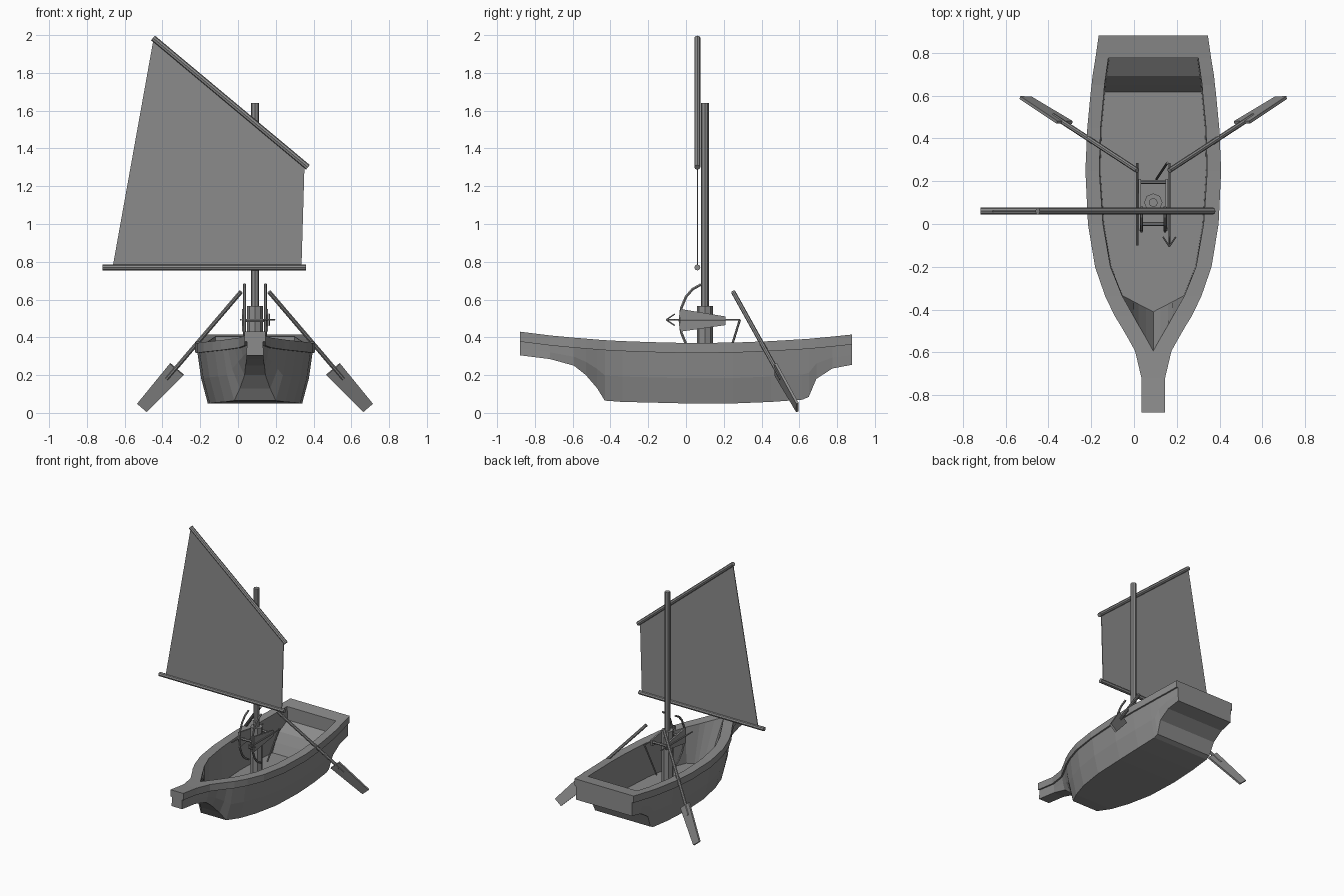
import bpy, bmesh
from mathutils import Vector

cube = bpy.data.objects.get("Cube")
if cube:
    bpy.data.objects.remove(cube)

GREY = (0.26, 0.26, 0.26, 1)
mat = bpy.data.materials.new("plain grey")
mat.use_nodes = True
mat.diffuse_color = GREY
mat.node_tree.nodes["Principled BSDF"].inputs["Base Color"].default_value = GREY

CX = 0.09  # boat centreline


def add_object(name, mesh):
    mesh.materials.clear()
    mesh.materials.append(mat)
    obj = bpy.data.objects.new(name, mesh)
    bpy.context.scene.collection.objects.link(obj)
    return obj


def finish(name, bm):
    bmesh.ops.remove_doubles(bm, verts=bm.verts[:], dist=0.0005)
    bmesh.ops.recalc_face_normals(bm, faces=bm.faces[:])
    mesh = bpy.data.meshes.new(name)
    bm.to_mesh(mesh)
    bm.free()
    return add_object(name, mesh)


def face(bm, points):
    # skip repeated corners so pointed ends close cleanly
    corners = []
    for p in map(Vector, points):
        if all((p - q).length > 0.0005 for q in corners):
            corners.append(p)
    if len(corners) > 2:
        bm.faces.new([bm.verts.new(p) for p in corners])


def rod(name, points, radius, resolution=2):
    curve = bpy.data.curves.new(name, 'CURVE')
    curve.dimensions = '3D'
    curve.bevel_depth = radius
    curve.bevel_resolution = resolution
    curve.use_fill_caps = True
    spline = curve.splines.new('POLY')
    spline.points.add(len(points) - 1)
    for sp, p in zip(spline.points, points):
        sp.co = (*p, 1)
    temp = bpy.data.objects.new(name + "_path", curve)
    mesh = bpy.data.meshes.new_from_object(temp)
    bpy.data.objects.remove(temp)
    for poly in mesh.polygons:
        poly.use_smooth = False
    return add_object(name, mesh)


def plate(name, outline, thickness):
    # flat outline extruded evenly about its own plane
    pts = [Vector(p) for p in outline]
    n = (pts[1] - pts[0]).cross(pts[2] - pts[0]).normalized() * thickness / 2
    bm = bmesh.new()
    face(bm, [p + n for p in pts])
    face(bm, [p - n for p in pts])
    for a, b in zip(pts, pts[1:] + pts[:1]):
        face(bm, [a + n, b + n, b - n, a - n])
    return finish(name, bm)


# Hull stations: y, half beam, rim height, bottom half beam, keel height,
# inner half beam, inner floor height
STATIONS = [
    (-.88, .055, .43, .045, .305, 0, 0),
    (-.72, .055, .41, .045, .285, 0, 0),
    (-.593, .085, .398, .05, .25, 0, .1),
    (-.53, .12, .393, .055, .2, .035, .1),
    (-.47, .155, .388, .08, .13, .07, .1),
    (-.43, .18, .385, .11, .065, .092, .1),
    (-.336, .225, .38, .16, .058, .145, .1),
    (-.2, .272, .375, .205, .055, .2, .1),
    (0, .305, .37, .24, .05, .235, .1),
    (.25, .317, .372, .25, .05, .252, .1),
    (.45, .308, .38, .248, .058, .246, .1),
    (.617, .292, .39, .24, .07, .23, .1),
    (.65, .288, .392, .238, .085, .228, .17),
    (.69, .284, .396, .245, .18, .222, .24),
    (.775, .27, .404, .245, .235, .21, .3),
    (.88, .255, .415, .24, .255, 0, 0),
]


def outer_section(st, s):
    y, hw, zt, hb, zk, hi, zb = st
    skin = hw - .012
    zr = zt - .053
    rows = [(hi, zt), (hw, zt), (hw, zr), (skin, zr),
            (hb + (skin - hb) * .65, (zr + zk) / 2), (hb, zk), (0, zk)]
    return [(CX + s * x, y, z) for x, z in rows]


def inner_section(st, s):
    y, hw, zt, hb, zk, hi, zb = st
    yf = y if y > -.336 else -.41 + (y + .593) * .29  # raked bow floor
    return [(CX + s * hi, y, zt), (CX + s * hi * .98, yf, zb), (CX, yf, zb)]


def loft(bm, sections):
    for a, b in zip(sections, sections[1:]):
        for i in range(len(a) - 1):
            face(bm, [a[i], a[i + 1], b[i + 1], b[i]])


bm = bmesh.new()
inner = STATIONS[2:-1]
for side in (-1, 1):
    loft(bm, [outer_section(st, side) for st in STATIONS])
    loft(bm, [inner_section(st, side) for st in inner])
for end in (STATIONS[0], STATIONS[-1]):
    face(bm, outer_section(end, 1) + outer_section(end, -1)[::-1])
# inside of the transom and the stern deck
right, left = (inner_section(inner[-1], s) for s in (1, -1))
face(bm, right + left[::-1])
face(bm, [right[0], left[0], outer_section(STATIONS[-1], 1)[0]])
finish("hull", bm)

# Mast and its collar
MY = .1
rod("mast", [(CX, MY, .1), (CX, MY, 1.64)], .021)
rod("mast_collar", [(CX, MY, .1), (CX, MY, .565)], .043)

# Sail with its two spars
SY = .06
rod("boom", [(-.717, SY, .77), (.36, SY, .77)], .016)
rod("gaff", [(-.45, SY, 1.985), (.37, SY, 1.3)], .016)
plate("sail", [(-.447, SY, 1.98), (.352, SY, 1.31),
               (.336, SY, .77), (-.664, SY, .77)], .006)

# Oars, mirrored about the centreline
for side, label in ((-1, "right"), (1, "left")):
    def at(x, y, z):
        return Vector((CX + side * x, y, z))
    top, tip = at(.075, .25, .64), at(.597, .59, .028)
    rod(label + "_oar_shaft", [top, top.lerp(tip, .75)], .012)
    across = Vector((side * .76, .01, .65))
    start = top.lerp(tip, .66)
    plate(label + "_oar_blade",
          [start - across * .055, start + across * .04,
           tip + across * .034, tip - across * .034], .014)

# Twin-armed bolt thrower around the mast
for side, label in ((-1, "right"), (1, "left")):
    x = CX + side * .063
    plate(label + "_frame_plate",
          [(x, -.03, .43), (x, -.03, .55), (x, .21, .51), (x, .21, .465)], .012)
    xb = CX + side * .055
    arc = [(.08, .19), (.035, .165), (0, .125), (-.025, .065), (-.032, 0)]
    arm = arc + [(y, -z) for y, z in arc[-2::-1]]
    rod(label + "_bow_arm", [(xb, y, .49 + z) for y, z in arm], .008, 1)
    xr = CX + side * .075
    rod(label + "_slide_rod", [(xr, -.1, .493), (xr, .285, .493)], .005, 1)
for y, label in ((0, "front"), (.195, "rear")):
    rod(label + "_cross_bar", [(CX - .063, y, .49), (CX + .063, y, .49)], .009, 1)

# Bolt head barbs and trigger lever
tip = Vector((CX + .075, -.105, .493))
for i, (dx, dz) in enumerate(((.03, 0), (-.03, 0), (0, .03), (0, -.03))):
    rod(f"bolt_barb_{i + 1}", [tip, tip + Vector((dx, .045, dz))], .004, 1)
rod("trigger_lever", [(.155, .285, .493), (.105, .21, .25)], .006, 1)
